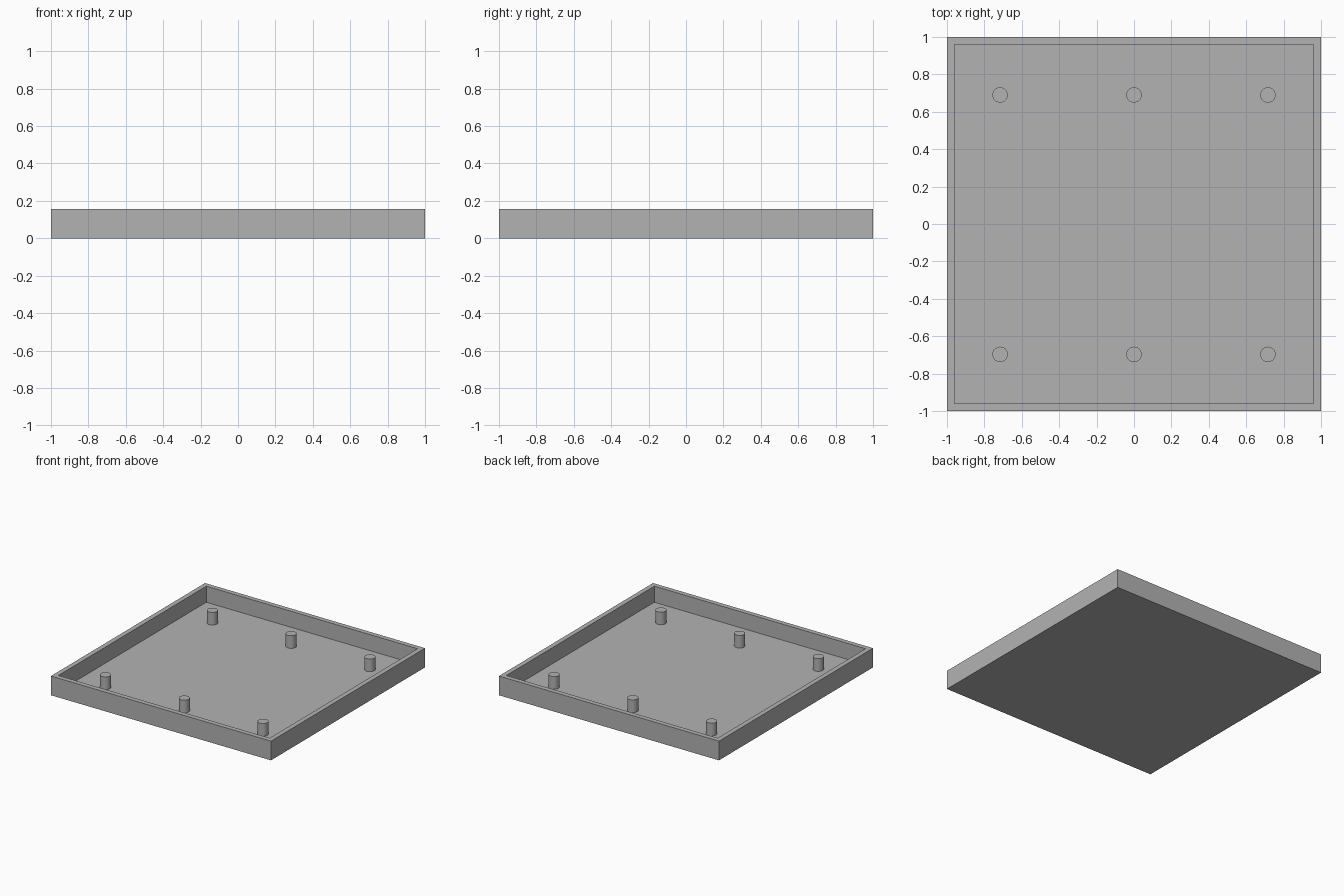
import bpy
import bmesh
from mathutils import Matrix, Vector

HEIGHT, WALL, FLOOR = 0.158, 0.056, 0.026
PEG_TOP, PEG_RADIUS = 0.13, 0.041

cube = bpy.data.objects.get("Cube")
if cube:
    bpy.data.objects.remove(cube, do_unlink=True)

grey = bpy.data.materials.new("plain grey")
grey.use_nodes = True
colour = (0.45, 0.45, 0.45, 1)
grey.diffuse_color = colour
grey.node_tree.nodes["Principled BSDF"].inputs["Base Color"].default_value = colour


def add_object(name, bm):
    mesh = bpy.data.meshes.new(name)
    bm.to_mesh(mesh)
    bm.free()
    mesh.materials.append(grey)
    obj = bpy.data.objects.new(name, mesh)
    bpy.context.collection.objects.link(obj)
    return obj


# Tray: a flat box whose top face is inset for the rim and sunk to the floor
bm = bmesh.new()
bmesh.ops.create_cube(bm, size=1)
bmesh.ops.scale(bm, vec=(2, 2, HEIGHT), verts=bm.verts)
bmesh.ops.translate(bm, vec=(0, 0, HEIGHT / 2), verts=bm.verts)
bm.normal_update()
top = max(bm.faces, key=lambda f: f.calc_center_median().z)
bmesh.ops.inset_region(bm, faces=[top], thickness=WALL)
sunk = bmesh.ops.extrude_discrete_faces(bm, faces=[top])["faces"][0]
bmesh.ops.translate(bm, vec=Vector((0, 0, FLOOR - HEIGHT)), verts=sunk.verts)
bmesh.ops.recalc_face_normals(bm, faces=bm.faces)
add_object("tray", bm)

# Pegs: two rows of three, standing on the floor
for row, y in (("front", -0.697), ("back", 0.69)):
    for place, x in (("right", -0.716), ("middle", 0), ("left", 0.716)):
        bm = bmesh.new()
        bmesh.ops.create_cone(
            bm, cap_ends=True, segments=32, radius1=PEG_RADIUS, radius2=PEG_RADIUS,
            depth=PEG_TOP - FLOOR,
            matrix=Matrix.Translation((x, y, (PEG_TOP + FLOOR) / 2)))
        # Round sides are smooth, caps stay flat
        for face in bm.faces:
            face.smooth = abs(face.normal.z) < 0.5
        for edge in bm.edges:
            edge.smooth = all(f.smooth for f in edge.link_faces)
        add_object(f"{row}_{place}_peg", bm)
